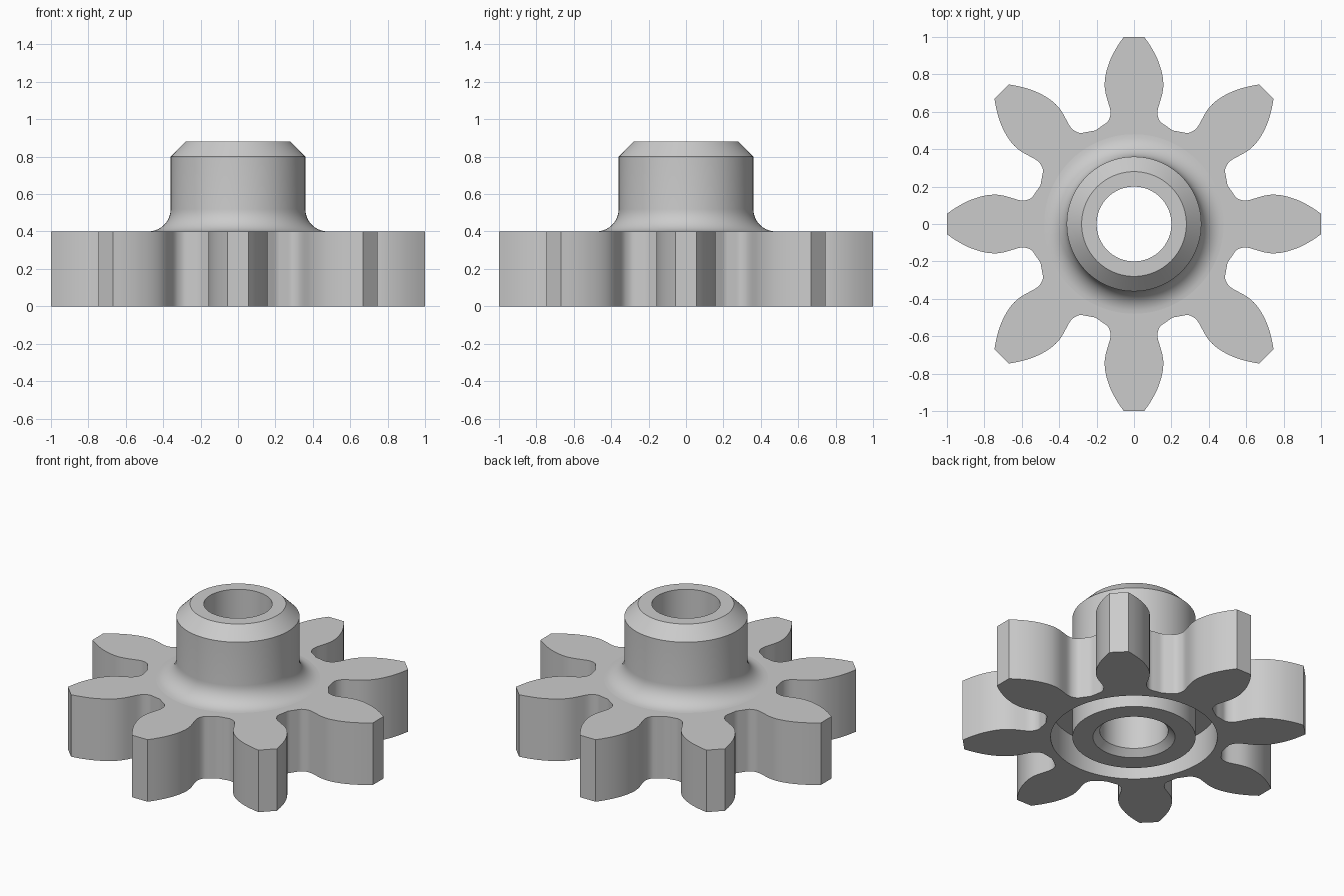
import bpy, bmesh, math
from mathutils import Vector

cube = bpy.data.objects.get("Cube")
if cube:
    bpy.data.objects.remove(cube)

TEETH, SEGMENTS = 8, 96
GEAR_H, GROOVE_D = 0.40, 0.20

# Right half of one tooth, from tip corner to middle of the valley
HALF = [(.055, 1), (.092, .945), (.126, .88), (.149, .81), (.157, .75),
        (.152, .70), (.138, .65), (.127, .61), (.127, .58), (.14, .548),
        (.168, .527), (.207, .50)]


def smooth_path(points, steps=3):
    """Catmull-Rom curve through the points."""
    p = [Vector(q) for q in points]
    p = [2 * p[0] - p[1]] + p + [2 * p[-1] - p[-2]]
    out = []
    for a, b, c, d in zip(p, p[1:], p[2:], p[3:]):
        for i in range(steps):
            t = i / steps
            out.append(0.5 * (2 * b + (c - a) * t + (2 * a - 5 * b + 4 * c - d) * t * t
                              + (3 * b - a - 3 * c + d) * t ** 3))
    return out + [p[-2]]


def gear_outline():
    half = smooth_path(HALF)
    # The mirrored valley point belongs to the neighbouring tooth
    tooth = [Vector((-v.x, v.y)) for v in reversed(half[:-1])] + half
    pts = []
    for k in range(TEETH):
        a = -k * math.tau / TEETH
        ca, sa = math.cos(a), math.sin(a)
        pts += [(v.x * ca - v.y * sa, v.x * sa + v.y * ca) for v in tooth]
    return pts


def circle(r):
    return [(r * math.sin(math.tau * i / SEGMENTS), r * math.cos(math.tau * i / SEGMENTS))
            for i in range(SEGMENTS)]


bm = bmesh.new()


def add_ring(points, z):
    verts = [bm.verts.new((x, y, z)) for x, y in points]
    for i, v in enumerate(verts):
        bm.edges.new((v, verts[i - 1]))
    return verts


def bridge(a, b):
    for i in range(len(a)):
        bm.faces.new((a[i - 1], a[i], b[i], b[i - 1]))


def ring_edges(ring):
    return [bm.edges.get((ring[i - 1], ring[i])) for i in range(len(ring))]


# Toothed rim wall
outline = gear_outline()
low, high = add_ring(outline, 0), add_ring(outline, GEAR_H)
bridge(low, high)

# Hub section: fillet, wall, chamfer, bore, bore chamfer, foot, underside groove
fillet = 0.12
section = [(0.36 + fillet * (1 - math.sin(a)), GEAR_H + fillet * (1 - math.cos(a)))
           for a in (i * math.pi / 20 for i in range(11))]
section += [(.36, .80), (.28, .88), (.20, .88), (.20, .04), (.24, 0), (.36, 0),
            (.36, GROOVE_D), (.487, GROOVE_D), (.487, 0)]
rings = [add_ring(circle(r), z) for r, z in section]
for a, b in zip(rings, rings[1:]):
    bridge(a, b)

# Flat faces between the rim and the hub
for outer, inner in ((high, rings[0]), (low, rings[-1])):
    bmesh.ops.triangle_fill(bm, use_beauty=True, edges=ring_edges(outer) + ring_edges(inner))
bmesh.ops.recalc_face_normals(bm, faces=bm.faces)

mesh = bpy.data.meshes.new("pinion_gear")
bm.to_mesh(mesh)
bm.free()
gear = bpy.data.objects.new("pinion_gear", mesh)
bpy.context.collection.objects.link(gear)

# Plain grey
grey = bpy.data.materials.new("plain_grey")
grey.use_nodes = True
colour = (0.6, 0.6, 0.6, 1)
grey.diffuse_color = colour
grey.node_tree.nodes["Principled BSDF"].inputs["Base Color"].default_value = colour
mesh.materials.append(grey)

# Smooth walls, flat end faces
bpy.ops.object.select_all(action='DESELECT')
gear.select_set(True)
bpy.context.view_layer.objects.active = gear
bpy.ops.object.shade_smooth_by_angle(angle=math.radians(30))
for f in mesh.polygons:
    if abs(f.normal.z) > 0.999:
        f.use_smooth = False
